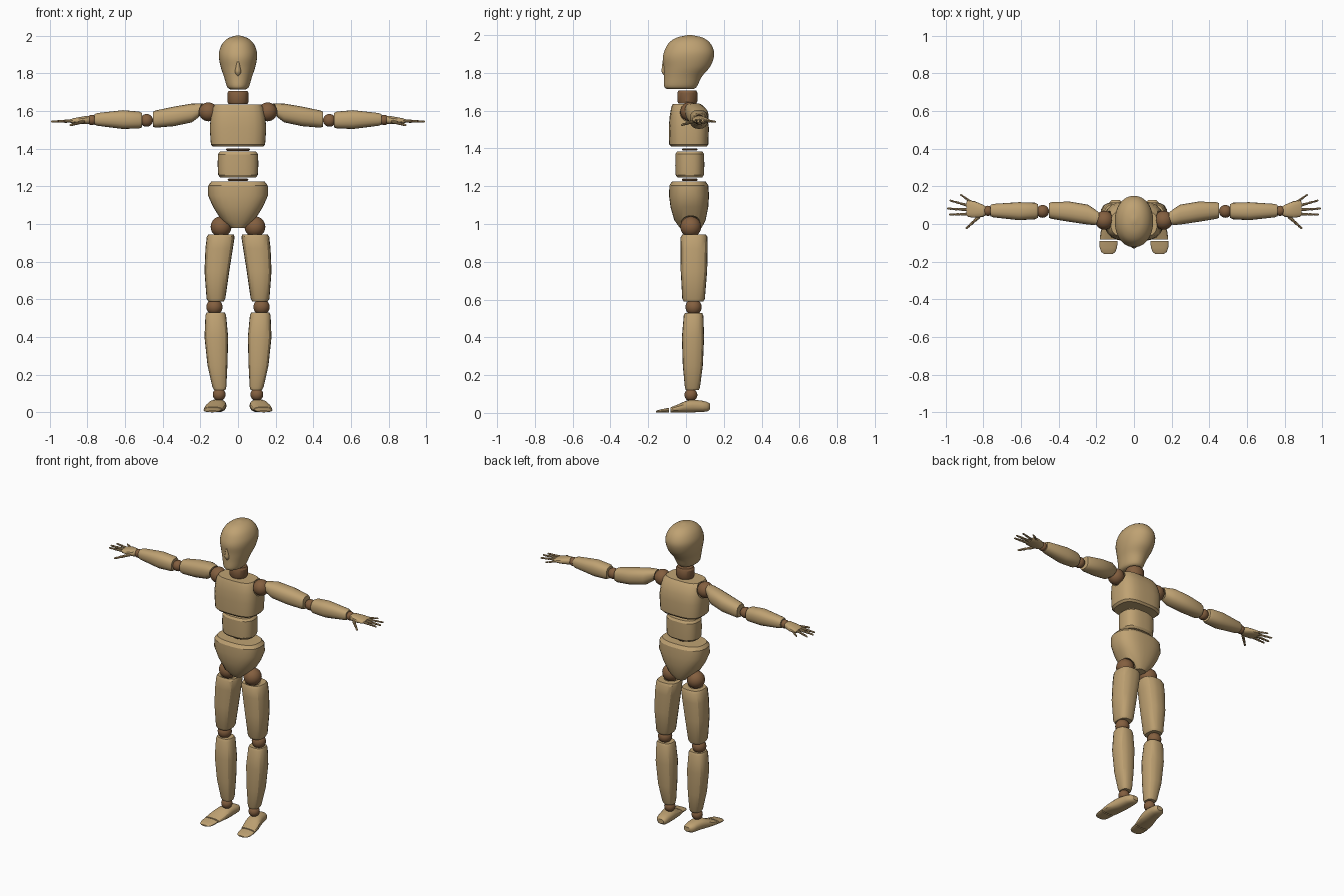
import bpy, bmesh, math
from mathutils import Vector, Matrix


def material(name, col):
    m = bpy.data.materials.new(name)
    m.diffuse_color = (*col, 1)
    return m


TAN = material("light_wood", (0.52, 0.36, 0.17))
BROWN = material("dark_wood", (0.23, 0.115, 0.05))
ORDER = {"z": (0, 1, 2), "x": (2, 0, 1), "y": (0, 2, 1)}


def finish(name, bm, mat, mirror=False, sockets=()):
    bmesh.ops.recalc_face_normals(bm, faces=bm.faces)
    me = bpy.data.meshes.new(name)
    bm.to_mesh(me)
    bm.free()
    ob = bpy.data.objects.new(name, me)
    bpy.context.collection.objects.link(ob)
    if mat:
        me.materials.append(mat)
    if mirror:
        ob.modifiers.new("mirror", "MIRROR").use_mirror_merge = False
    for c in sockets:
        b = ob.modifiers.new("socket", "BOOLEAN")
        b.operation, b.object, b.solver = "DIFFERENCE", c, "EXACT"
    return ob


def smooth_rings(rings, steps):
    """Catmull-Rom interpolation between rings."""
    out = []
    for i in range(len(rings) - 1):
        p = [rings[max(0, min(len(rings) - 1, i + k))] for k in (-1, 0, 1, 2)]
        for s in range(steps):
            t = s / steps
            out.append([0.5 * (2 * b + (c - a) * t + (2 * a - 5 * b + 4 * c - d) * t * t
                               + (3 * b - a - 3 * c + d) * t ** 3) for a, b, c, d in zip(*p)])
    return out + [rings[-1]]


def loft(name, rings, axis="z", n=20, power=2.5, mat=TAN, mirror=False, sockets=()):
    """Skin superellipse rings: (position, centre u, centre v, radius u, radius v)."""
    bm = bmesh.new()
    loops = []
    for t, cu, cv, ru, rv in rings:
        loop = []
        for k in range(n):
            a = 2 * math.pi * (k + 0.5) / n
            c, s = math.cos(a), math.sin(a)
            f = (abs(c) ** power + abs(s) ** power) ** (-1 / power)
            p = (cu + ru * c * f, cv + rv * s * f, t)
            loop.append(bm.verts.new([p[i] for i in ORDER[axis]]))
        loops.append(loop)
    for a, b in zip(loops, loops[1:]):
        for k in range(n):
            bm.faces.new((a[k], a[(k + 1) % n], b[(k + 1) % n], b[k]))
    bm.faces.new(loops[0])
    bm.faces.new(loops[-1])
    return finish(name, bm, mat, mirror, sockets)


def add_ball(bm, pos, r, seg=24):
    m = Matrix.Translation(pos)
    bmesh.ops.create_uvsphere(bm, u_segments=seg, v_segments=seg * 2 // 3, radius=r, matrix=m)


def ball(name, pos, r, mat=BROWN):
    bm = bmesh.new()
    add_ball(bm, pos, r)
    return finish(name, bm, mat, True)


# Ball joints (mirrored pairs)
SHOULDER, HIP = (0.157, 0.02, 1.595), (0.09, 0.025, 0.985)
ball("shoulder_joints", SHOULDER, 0.05)
ball("hip_joints", HIP, 0.055)
ball("elbow_joints", (0.485, 0.067, 1.55), 0.034)
ball("wrist_joints", (0.775, 0.07, 1.552), 0.027)
ball("knee_joints", (0.125, 0.04, 0.56), 0.043)
ball("ankle_joints", (0.1, 0.026, 0.095), 0.034)

# Socket cutters
cut_shoulder = ball("shoulder_cutter", SHOULDER, 0.056, None)
cut_hip = ball("hip_cutter", HIP, 0.06, None)
cutters = [cut_shoulder, cut_hip]
for c in cutters:
    c.hide_render = True

# Head with nose ridge
head = [(1.715, 0, -0.03, 0.042, 0.07), (1.728, 0, -0.029, 0.058, 0.087),
        (1.78, 0, -0.016, 0.074, 0.1), (1.83, 0, 0.004, 0.091, 0.122),
        (1.88, 0, 0.012, 0.101, 0.135), (1.92, 0, 0.017, 0.099, 0.13),
        (1.96, 0, 0.018, 0.081, 0.108), (1.987, 0, 0.02, 0.05, 0.068),
        (2.0, 0, 0.02, 0.008, 0.01)]
loft("head", smooth_rings(head, 4), n=40, power=2.1)
loft("nose", smooth_rings([(1.785, 0, -0.105, 0.008, 0.01), (1.805, 0, -0.112, 0.016, 0.017),
                           (1.83, 0, -0.112, 0.013, 0.016), (1.875, 0, -0.112, 0.006, 0.01)], 3),
     n=16, power=2)

# Neck and waist discs
loft("neck", [(1.637, 0, 0.007, 0.05, 0.047), (1.65, 0, 0.007, 0.057, 0.053),
              (1.695, 0, 0.007, 0.057, 0.053), (1.707, 0, 0.007, 0.05, 0.047)],
     n=32, power=2, mat=BROWN)
for name, z, r in (("upper_waist_disc", 1.395, 0.065), ("lower_waist_disc", 1.235, 0.055)):
    loft(name, [(z - 0.007, 0, 0.02, r * 0.9, 0.037), (z, 0, 0.02, r, 0.043),
                (z + 0.006, 0, 0.02, r * 0.9, 0.037)], n=32, power=2, mat=BROWN)

# Torso blocks
loft("chest", [(1.41, 0, 0.015, 0.132, 0.094), (1.422, 0, 0.015, 0.144, 0.104),
               (1.51, 0, 0.015, 0.15, 0.106), (1.565, 0, 0.013, 0.145, 0.1),
               (1.615, 0, 0.008, 0.135, 0.087), (1.635, 0, 0.003, 0.122, 0.074)],
     n=28, power=3.2, sockets=[cut_shoulder])
loft("waist", [(1.247, 0, 0.02, 0.095, 0.066), (1.26, 0, 0.02, 0.105, 0.075),
               (1.31, 0, 0.02, 0.108, 0.077), (1.37, 0, 0.02, 0.107, 0.076),
               (1.384, 0, 0.02, 0.096, 0.067)], n=28, power=2.8)
loft("pelvis", [(0.98, 0, 0.025, 0.04, 0.058), (1.02, 0, 0.021, 0.088, 0.083),
                (1.09, 0, 0.018, 0.132, 0.1), (1.15, 0, 0.016, 0.159, 0.106),
                (1.205, 0, 0.015, 0.158, 0.103), (1.225, 0, 0.015, 0.142, 0.089)],
     n=28, power=2.6, sockets=[cut_hip])

# Legs
loft("thighs", [(0.59, 0.117, 0.04, 0.042, 0.052), (0.605, 0.117, 0.04, 0.05, 0.06),
                (0.75, 0.112, 0.042, 0.066, 0.07), (0.87, 0.1, 0.043, 0.073, 0.072),
                (0.93, 0.092, 0.043, 0.074, 0.071), (0.945, 0.09, 0.043, 0.068, 0.063)],
     power=2.9, mirror=True, sockets=[cut_hip])
loft("shins", [(0.12, 0.097, 0.033, 0.031, 0.034), (0.135, 0.099, 0.034, 0.037, 0.04),
               (0.25, 0.109, 0.036, 0.053, 0.053), (0.4, 0.115, 0.037, 0.063, 0.059),
               (0.515, 0.118, 0.04, 0.055, 0.052), (0.53, 0.118, 0.04, 0.048, 0.045)],
     power=2.8, mirror=True)
loft("feet", smooth_rings([(0.128, 0.095, 0.033, 0.02, 0.014), (0.11, 0.1, 0.033, 0.036, 0.026),
                           (0.06, 0.105, 0.036, 0.043, 0.032), (0.01, 0.113, 0.034, 0.049, 0.033),
                           (-0.04, 0.124, 0.024, 0.053, 0.022), (-0.083, 0.132, 0.016, 0.049, 0.013)], 2),
     axis="y", mirror=True)
loft("toes", [(-0.09, 0.134, 0.0145, 0.048, 0.0125), (-0.125, 0.136, 0.011, 0.046, 0.0095),
              (-0.148, 0.136, 0.008, 0.038, 0.007), (-0.158, 0.136, 0.006, 0.024, 0.004)],
     axis="y", mirror=True)

# Arms
loft("upper_arms", [(0.187, 0.03, 1.615, 0.032, 0.024), (0.21, 0.037, 1.602, 0.043, 0.037),
                    (0.245, 0.05, 1.589, 0.053, 0.05), (0.34, 0.065, 1.571, 0.054, 0.052),
                    (0.435, 0.072, 1.557, 0.045, 0.046), (0.452, 0.072, 1.556, 0.039, 0.04)],
     axis="x", mirror=True, sockets=[cut_shoulder])
loft("forearms", [(0.51, 0.069, 1.551, 0.037, 0.038), (0.525, 0.069, 1.552, 0.044, 0.045),
                  (0.61, 0.068, 1.554, 0.048, 0.05), (0.745, 0.071, 1.555, 0.036, 0.034),
                  (0.762, 0.071, 1.555, 0.03, 0.028)], axis="x", mirror=True)

# Palms
loft("palms", [(0.785, 0.07, 1.552, 0.022, 0.018), (0.8, 0.07, 1.552, 0.032, 0.022),
               (0.845, 0.077, 1.549, 0.044, 0.018), (0.878, 0.082, 1.547, 0.045, 0.013),
               (0.89, 0.082, 1.546, 0.036, 0.009)], axis="x", mirror=True)

# Jointed fingers: base, tip, radius
DIGITS = [((0.885, 0.052, 1.547), (0.982, 0.05, 1.543), 0.0085),
          ((0.89, 0.076, 1.547), (0.993, 0.082, 1.543), 0.0085),
          ((0.885, 0.099, 1.547), (0.98, 0.126, 1.543), 0.008),
          ((0.865, 0.117, 1.547), (0.922, 0.157, 1.541), 0.0075),
          ((0.82, 0.04, 1.543), (0.892, -0.025, 1.524), 0.0095)]
segs, joints = bmesh.new(), bmesh.new()
for base, tip, r in DIGITS:
    base, tip = Vector(base), Vector(tip)
    d = tip - base
    rot = d.to_track_quat("Z", "Y").to_matrix().to_4x4()
    for k, (a, b) in enumerate(((0.03, 0.38), (0.46, 0.68), (0.76, 0.94))):
        w = r * (1 - 0.13 * k)
        bmesh.ops.create_cone(segs, cap_ends=True, segments=10, radius1=w, radius2=w * 0.82,
                              depth=d.length * (b - a),
                              matrix=Matrix.Translation(base + d * (a + b) / 2) @ rot)
        add_ball(joints, base + d * (0, 0.42, 0.72)[k], w * 0.8, 12)
    add_ball(segs, base + d * 0.94, r * 0.61, 12)
finish("fingers", segs, TAN, True)
finish("finger_joints", joints, BROWN, True)

# Apply modifiers, drop cutters, shade
bpy.ops.object.select_all(action="SELECT")
bpy.context.view_layer.objects.active = bpy.data.objects["head"]
bpy.ops.object.convert(target="MESH")
for c in cutters:
    bpy.data.objects.remove(c)
bpy.ops.object.shade_smooth_by_angle(angle=math.radians(28))
